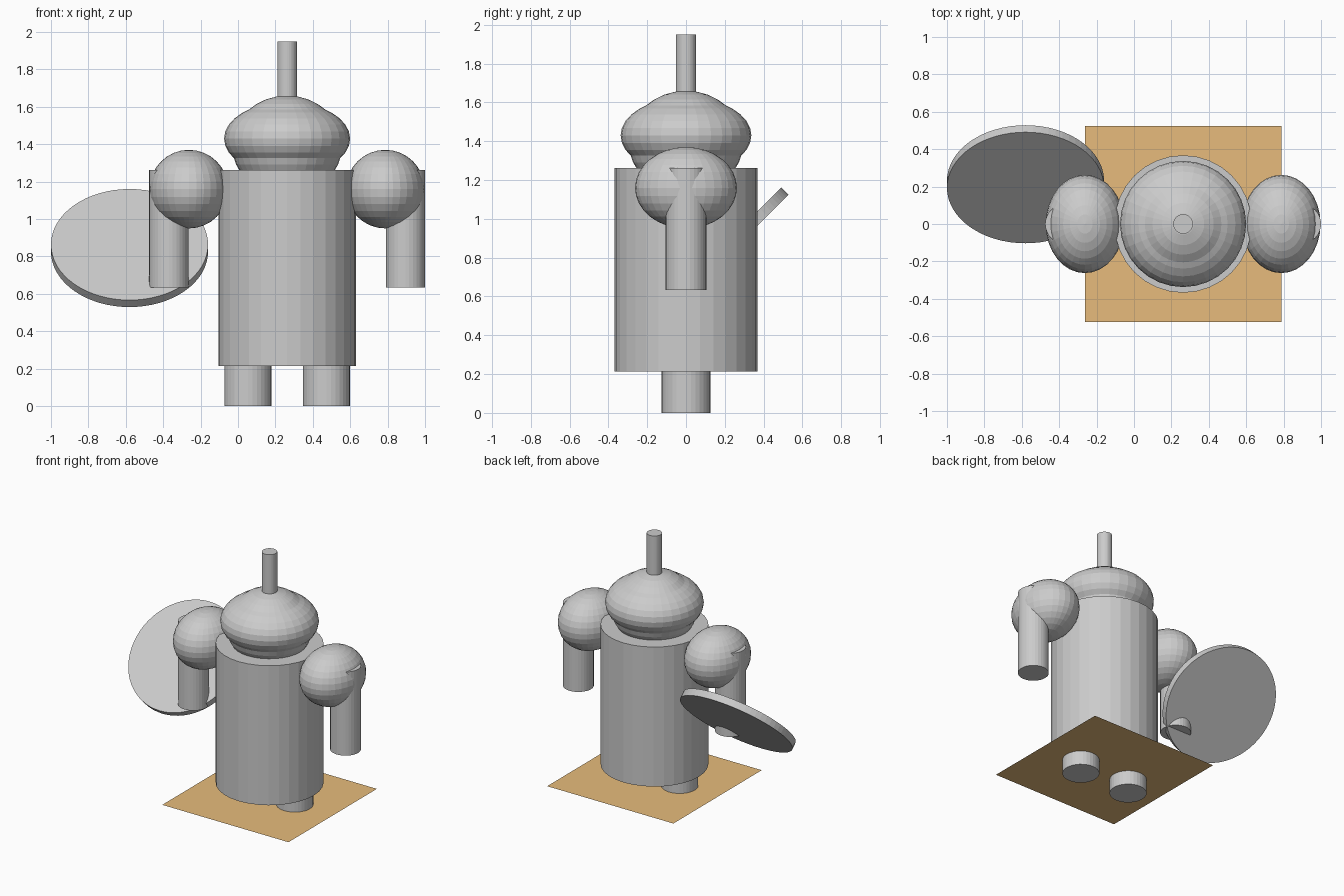
import bpy
from math import radians

cube = bpy.data.objects.get("Cube")
if cube:
    bpy.data.objects.remove(cube, do_unlink=True)


def material(name, rgb):
    mat = bpy.data.materials.new(name)
    mat.use_nodes = True
    mat.diffuse_color = (*rgb, 1)
    mat.node_tree.nodes["Principled BSDF"].inputs["Base Color"].default_value = (*rgb, 1)
    return mat


METAL = material("grey metal", (0.6, 0.6, 0.6))
GROUND = material("tan floor", (0.8, 0.5, 0.2))
CENTRE = 0.2625  # the figure stands off-centre to balance the disc


def finish(name, mat):
    obj = bpy.context.object
    obj.name = name
    obj.data.materials.append(mat)
    return obj


def cylinder(name, x, radius, bottom, top):
    bpy.ops.mesh.primitive_cylinder_add(
        vertices=32, radius=radius, depth=top - bottom,
        location=(x, 0, (bottom + top) / 2))
    return finish(name, METAL)


def ellipsoid(name, x, z, radii):
    bpy.ops.mesh.primitive_uv_sphere_add(
        segments=32, ring_count=16, radius=1, location=(x, 0, z))
    bpy.context.object.scale = radii
    return finish(name, METAL)


# Floor sheet, cutting through the legs halfway up
bpy.ops.mesh.primitive_plane_add(size=1.05, location=(CENTRE, 0, 0.105))
finish("floor", GROUND)

# Body, head, brim and antenna
cylinder("body", CENTRE, 0.3675, 0.213, 1.262)
ellipsoid("head", CENTRE, 1.393, (0.295, 0.295, 0.267))
ellipsoid("head_brim", CENTRE, 1.43, (0.337, 0.337, 0.196))
cylinder("antenna", CENTRE, 0.0525, 1.53, 1.95)

# Paired limbs
for side, sign in (("left", 1), ("right", -1)):
    cylinder(side + "_leg", CENTRE + sign * 0.21, 0.126, 0, 0.215)
    cylinder(side + "_arm", CENTRE + sign * 0.6325, 0.105, 0.633, 1.262)
    ellipsoid(side + "_shoulder", CENTRE + sign * 0.525, 1.16, (0.21, 0.2625, 0.21))

# Tilted disc by the right hand
bpy.ops.mesh.primitive_cylinder_add(
    vertices=64, radius=0.42, depth=0.0525,
    location=(-0.58, 0.2125, 0.845), rotation=(radians(45), 0, 0))
finish("disc", METAL)
